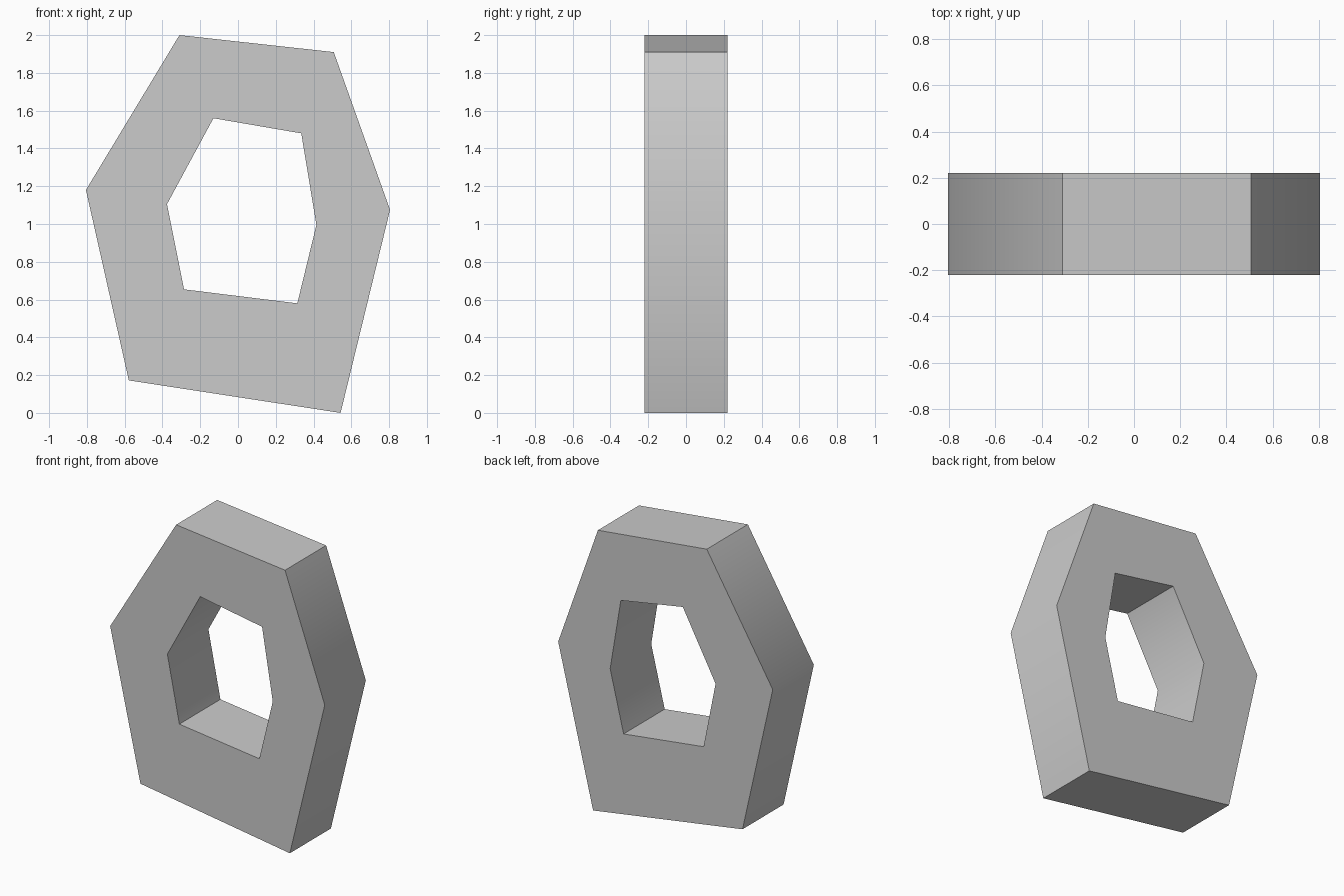
import bpy, bmesh, math

if "Cube" in bpy.data.objects:
    bpy.data.objects.remove(bpy.data.objects["Cube"])

DEPTH = 0.44

# Outer and inner outlines (x, z), matching corner for corner
OUTER = [(-0.31, 2.0), (0.507, 1.91), (0.805, 1.075),
         (0.543, 0.0), (-0.578, 0.172), (-0.805, 1.18)]
INNER = [(-0.13, 1.56), (0.335, 1.48), (0.415, 0.995),
         (0.314, 0.58), (-0.286, 0.654), (-0.376, 1.105)]

bm = bmesh.new()


def ring(points, y):
    return [bm.verts.new((x, y, z)) for x, z in points]


def bridge(a, b):
    for i in range(len(a)):
        j = (i + 1) % len(a)
        bm.faces.new((a[i], a[j], b[j], b[i]))


# Front face, outer wall, back face and hole wall
loops = [ring(INNER, -DEPTH / 2), ring(OUTER, -DEPTH / 2),
         ring(OUTER, DEPTH / 2), ring(INNER, DEPTH / 2)]
for k in range(4):
    bridge(loops[k], loops[(k + 1) % 4])
bmesh.ops.recalc_face_normals(bm, faces=bm.faces)

mesh = bpy.data.meshes.new("pierced_block")
bm.to_mesh(mesh)
bm.free()
block = bpy.data.objects.new("pierced_block", mesh)
bpy.context.collection.objects.link(block)

# Soften only the shallow side corners
bpy.context.view_layer.objects.active = block
block.select_set(True)
bpy.ops.object.shade_smooth_by_angle(angle=math.radians(50))
